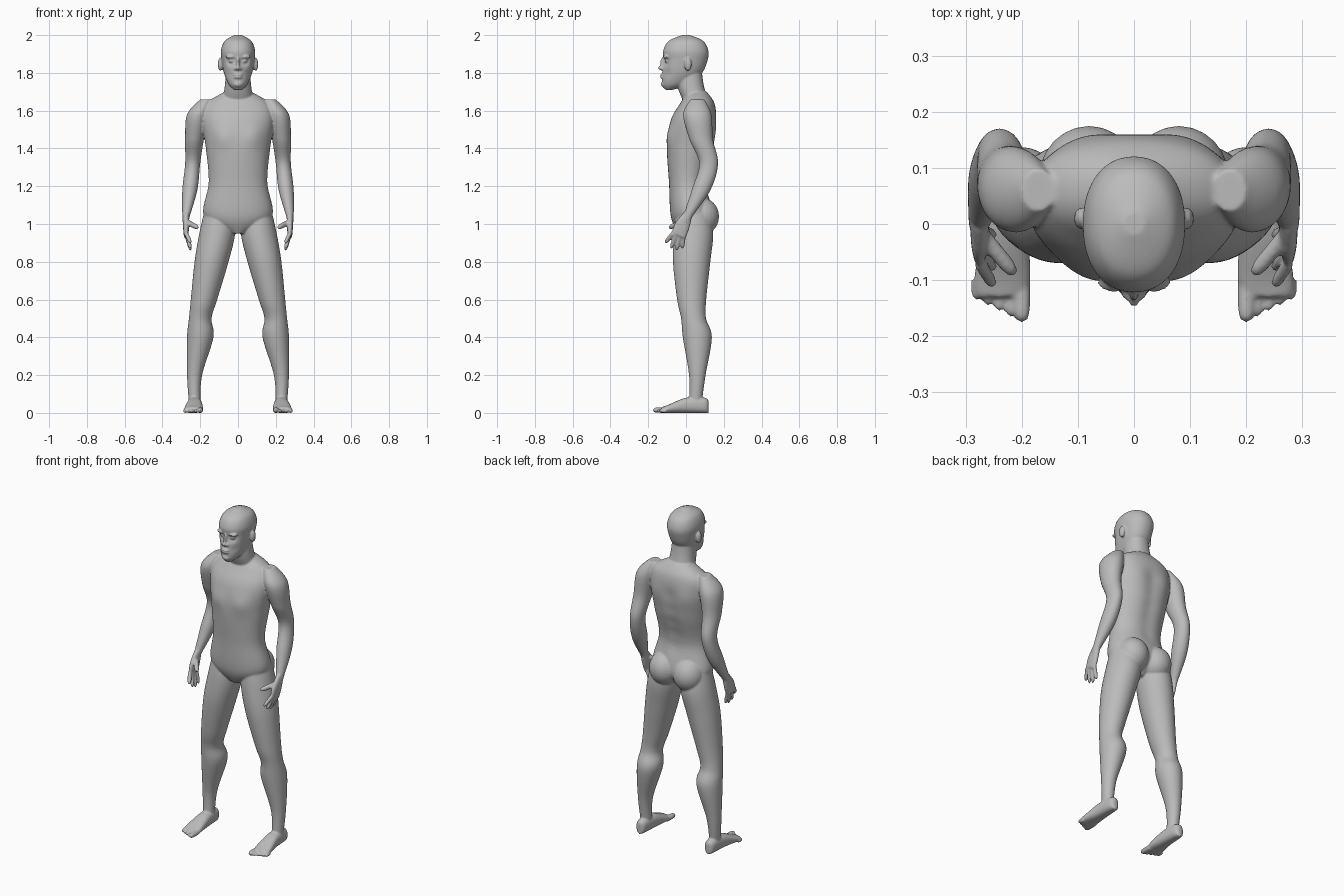
import bpy
import bmesh
from math import cos, sin, tau, exp, sqrt
from mathutils import Vector, Matrix

cube = bpy.data.objects.get("Cube")
if cube:
    bpy.data.objects.remove(cube)

bm = bmesh.new()
UP = Vector((0, 0, 1))
FORWARD = Vector((0, -1, 0))


def spline(before, start, end, after, t):
    """Smooth blend from start to end, using the neighbours for the slope."""
    enter, leave = (end - before) / 2, (after - start) / 2
    ease = t * t * (3 - 2 * t)
    bend = t * (1 - t) * (enter * (1 - t) - leave * t)
    return start + (end - start) * ease + bend


def loft(rings, axis=UP, power=2, sides=40, steps=8):
    """Skin smooth rings of (x, y, z, half width, half depth), all square to axis."""
    normal = axis.normalized()
    across = Vector((1, 0, 0))
    across = (across - normal * across.dot(normal)).normalized()
    along = normal.cross(across)
    padded = [rings[0], *rings, rings[-1]]
    fine = []
    for window in zip(padded, padded[1:], padded[2:], padded[3:]):
        for step in range(steps):
            fine.append([spline(*values, step / steps) for values in zip(*window)])
    fine.append(rings[-1])
    loops = []
    for x, y, z, width, depth in fine:
        loop = []
        for k in range(sides):
            c, s = cos(tau * k / sides), sin(tau * k / sides)
            reach = (abs(c) ** power + abs(s) ** power) ** (-1 / power)
            offset = across * (c * width) + along * (s * depth)
            loop.append(bm.verts.new(Vector((x, y, z)) + offset * reach))
        loops.append(loop)
    for low, high in zip(loops, loops[1:]):
        for k in range(sides):
            bm.faces.new((low[k - 1], low[k], high[k], high[k - 1]))
    bm.faces.new(loops[0])
    bm.faces.new(loops[-1])
    return [vert for loop in loops for vert in loop]


def limb(joints, depth_ratio):
    """Limb through joints of (x, y, z, half width), deeper than it is wide."""
    loft([(*joint, joint[-1] * depth_ratio) for joint in joints])


def trunk(sections):
    """Central form from sections of (height, front, back, half width)."""
    return loft([(0, (front + back) / 2, height, half, (back - front) / 2)
                 for height, front, back, half in sections], power=2.2, sides=60)


def ball(centre, radii):
    place = Matrix.LocRotScale(Vector(centre), None, Vector(radii))
    bmesh.ops.create_uvsphere(bm, u_segments=24, v_segments=16, radius=1, matrix=place)


def digit(root, tip, radius):
    """A finger or toe: a tube with a rounded tip."""
    root, tip = Vector(root), Vector(tip)
    rings = []
    for t in (0, 0.5, 0.8, 0.95, 1):
        size = radius * sqrt(1.05 - t ** 8)
        rings.append((*root.lerp(tip, t), size, size))
    loft(rings, axis=tip - root, sides=14, steps=3)


def push(verts, centre, radius, amount):
    """Swell or dent a surface front to back around a point, on both sides."""
    x, y, z = centre
    for side in {x, -x}:
        middle = Vector((side, y, z))
        for vert in verts:
            vert.co.y += amount * exp(-((vert.co - middle).length / radius) ** 2)


# Left leg, from hip to ankle
limb([
    (.1, .04, 1.06, .08),
    (.11, .04, .95, .095),
    (.14, .03, .8, .09),
    (.18, .03, .6, .07),
    (.2, .04, .5, .06),
    (.2, .06, .4, .07),
    (.23, .06, .2, .04),
    (.23, .05, .05, .03),
], depth_ratio=1.1)

# Left foot, as tall as its centre is high so that the sole is flat
sole = [(.23, .12, .03, .01), (.23, .1, .04, .03), (.23, 0, .04, .04),
        (.235, -.1, .02, .05), (.24, -.13, .015, .04)]
loft([(x, y, z, width, z) for x, y, z, width in sole], axis=FORWARD, power=2.5)

# Left toes, from big to small
for i in range(5):
    x = .2 + .02 * i
    radius = .01 if i else .015
    digit((x, -.1, radius), (x, -.175 + .01 * i, radius), radius)

# Left buttock
ball((.08, .08, 1.04), (.09, .095, .1))

# Left arm, from shoulder to wrist
limb([
    (.17, .06, 1.66, .03),
    (.21, .06, 1.58, .06),
    (.23, .08, 1.45, .05),
    (.24, .12, 1.32, .04),
    (.255, .08, 1.18, .04),
    (.275, .01, 1.04, .02),
    (.275, 0, 1.01, .018),
], depth_ratio=1.25)

# Left palm
loft([
    (.275, .01, 1.05, .016, .025),
    (.275, -.02, .99, .016, .04),
    (.275, -.04, .94, .012, .04),
], axis=FORWARD - 2 * UP, power=2.5)

# Left fingers, from index to little, and thumb
for i in range(4):
    root = (.275, -.07 + .02 * i, .95)
    tip = (.25, -.11 + .03 * i, .86 + .01 * (i - 2) ** 2)
    digit(root, tip, .011)
digit((.27, -.02, 1.01), (.212, -.09, .98), .014)

# Left ear, brow, eye and nostril
ball((.094, .01, 1.845), (.013, .02, .035))
ball((.036, -.104, 1.885), (.03, .017, .01))
ball((.034, -.1, 1.863), (.016, .013, .01))
ball((.012, -.124, 1.822), (.01, .012, .008))

# Copy the paired parts to the right side
copy = bmesh.ops.duplicate(bm, geom=bm.verts[:] + bm.edges[:] + bm.faces[:])
for item in copy["geom"]:
    if isinstance(item, bmesh.types.BMVert):
        item.co.x *= -1

# Torso, from crotch to collar
torso = trunk([
    (.95, -.04, .07, .04),
    (1.04, -.08, .14, .18),
    (1.22, -.09, .11, .155),
    (1.4, -.1, .15, .17),
    (1.55, -.08, .16, .19),
    (1.64, -.03, .15, .165),
    (1.7, .01, .11, .07),
])

# Chest muscles, shoulder blades and spine groove
push(torso, (.085, -.1, 1.46), .06, -.013)
push(torso, (.1, .15, 1.52), .07, .008)
for i in range(5):
    push(torso, (0, .14, 1.2 + .08 * i), .045, -.009)

# Neck
trunk([
    (1.62, 0, .125, .085),
    (1.73, -.045, .095, .07),
    (1.84, -.04, .08, .06),
])

# Head, from chin to crown, with eye sockets and hollow cheeks
head = trunk([
    (1.71, -.11, -.07, .02),
    (1.74, -.125, .01, .05),
    (1.8, -.125, .085, .075),
    (1.87, -.12, .115, .087),
    (1.92, -.12, .118, .09),
    (1.97, -.09, .09, .07),
    (2, -.02, .02, .02),
])
push(head, (.036, -.11, 1.862), .022, .02)
push(head, (.05, -.1, 1.8), .025, .007)

# Nose tip, nose bridge, lips and chin
ball((0, -.128, 1.826), (.012, .02, .012))
ball((0, -.12, 1.85), (.009, .017, .035))
for height in (1.776, 1.79):
    ball((0, -.123, height), (.024, .015, .006))
ball((0, -.115, 1.74), (.025, .018, .017))

bmesh.ops.recalc_face_normals(bm, faces=bm.faces[:])
mesh = bpy.data.meshes.new("body")
bm.to_mesh(mesh)
bm.free()
body = bpy.data.objects.new("body", mesh)
bpy.context.collection.objects.link(body)

# Fuse the parts into one smooth skin
fuse = body.modifiers.new("fuse", "REMESH")
fuse.mode = "VOXEL"
fuse.voxel_size = .005
fuse.use_smooth_shade = True
soften = body.modifiers.new("soften", "SMOOTH")
soften.factor = .5
soften.iterations = 5

skin = bpy.data.materials.new("grey_skin")
skin.use_nodes = True
grey = (.5, .5, .5, 1)
skin.diffuse_color = grey
skin.node_tree.nodes["Principled BSDF"].inputs["Base Color"].default_value = grey
mesh.materials.append(skin)
